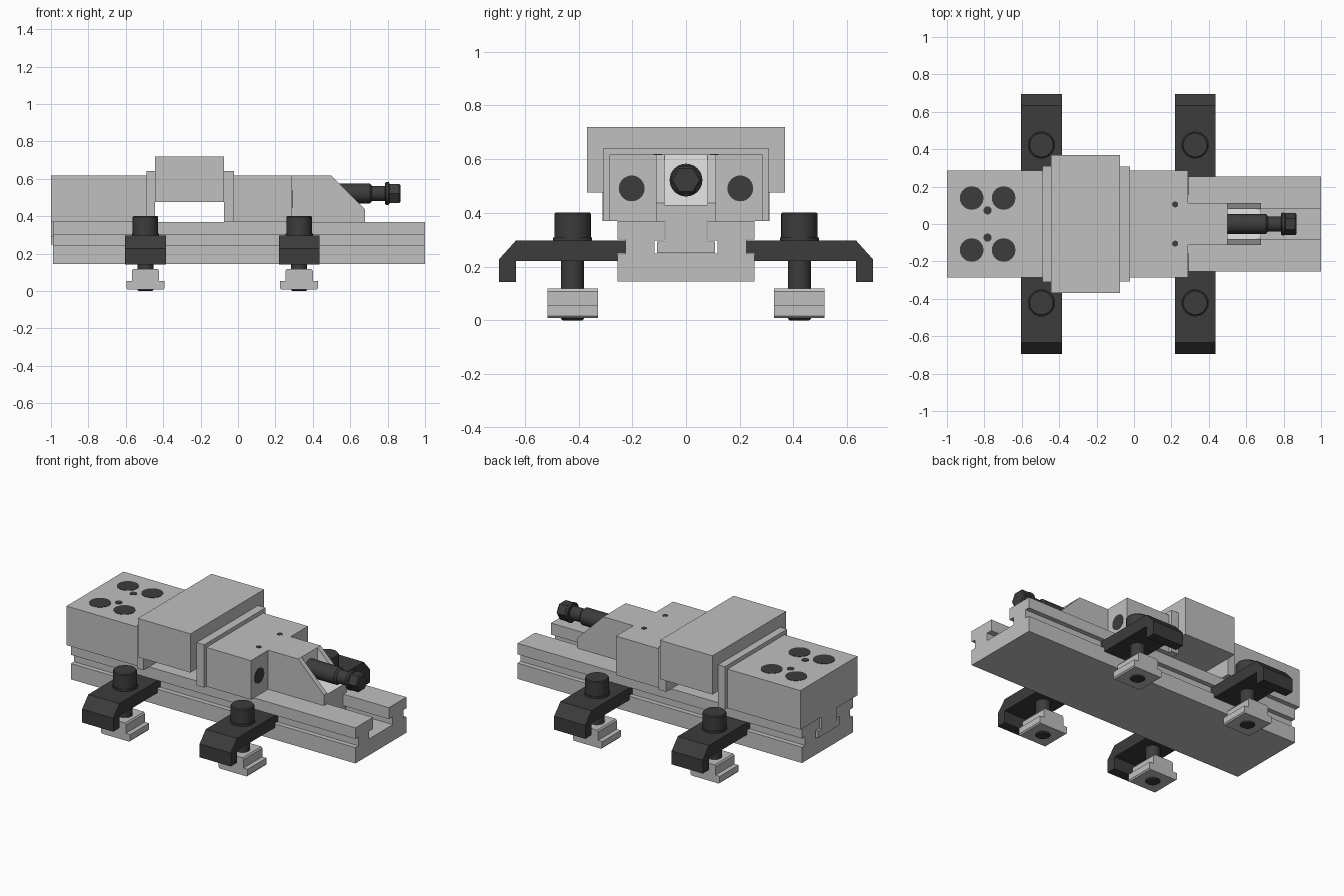
import bpy, bmesh, math
from mathutils import Vector

if "Cube" in bpy.data.objects:
    bpy.data.objects.remove(bpy.data.objects["Cube"])


def material(name, v):
    m = bpy.data.materials.new(name)
    m.diffuse_color = (v, v, v, 1)
    m.use_nodes = True
    m.node_tree.nodes["Principled BSDF"].inputs["Base Color"].default_value = m.diffuse_color
    return m


STEEL = material("steel grey", 0.53)
DARK = material("dark steel", 0.045)
WHITE = material("bright machined", 0.95)


def finish(name, bm, *mats):
    bmesh.ops.recalc_face_normals(bm, faces=bm.faces)
    me = bpy.data.meshes.new(name)
    bm.to_mesh(me)
    bm.free()
    ob = bpy.data.objects.new(name, me)
    bpy.context.collection.objects.link(ob)
    for m in mats:
        me.materials.append(m)
    return ob


def prism(name, pts, axis, a, b, mat):
    """Extrude a flat profile along an axis from a to b."""
    place = {'x': lambda p, t: (t, p[0], p[1]),
             'y': lambda p, t: (p[0], t, p[1]),
             'z': lambda p, t: (p[0], p[1], t)}[axis]
    bm = bmesh.new()
    rings = [[bm.verts.new(place(p, t)) for p in pts] for t in (a, b)]
    bm.faces.new(rings[0])
    bm.faces.new(rings[1])
    n = len(pts)
    for i in range(n):
        j = (i + 1) % n
        bm.faces.new((rings[0][i], rings[0][j], rings[1][j], rings[1][i]))
    return finish(name, bm, mat)


def box(name, x0, x1, y, z0, z1, mat):
    return prism(name, [(x0, -y), (x1, -y), (x1, y), (x0, y)], 'z', z0, z1, mat)


def lathe(name, centre, axis, profile, mat, sides=32):
    """Closed turned part; profile is (distance along axis, radius)."""
    bm = bmesh.new()
    rings = []
    for d, r in profile:
        ring = []
        for i in range(sides):
            a = 2 * math.pi * i / sides
            u, v = r * math.cos(a), r * math.sin(a)
            p = (u, v, d) if axis == 'z' else (d, u, v)
            ring.append(bm.verts.new(Vector(centre) + Vector(p)))
        rings.append(ring)
    bm.faces.new(rings[0])
    bm.faces.new(rings[-1])
    for r0, r1 in zip(rings, rings[1:]):
        for i in range(sides):
            j = (i + 1) % sides
            bm.faces.new((r0[i], r0[j], r1[j], r1[i]))
    ob = finish(name, bm, mat)
    if sides > 8:
        bpy.ops.object.select_all(action='DESELECT')
        ob.select_set(True)
        bpy.context.view_layer.objects.active = ob
        bpy.ops.object.shade_smooth_by_angle(angle=math.radians(30))
    return ob


def mirrored(half):
    return half + [(-u, v) for u, v in reversed(half)]


# Base rail with side grooves and a T-slot
prism("base_rail", mirrored([
    (.255, .145), (.255, .245), (.225, .245), (.225, .30), (.255, .30),
    (.255, .37), (.08, .37), (.08, .297), (.118, .297), (.118, .248)]),
    'x', -.99, 1.0, STEEL)

# T-shaped keys under both jaws
KEY = mirrored([(.108, .25), (.108, .293), (.076, .293), (.076, .37)])
prism("fixed_jaw_key", KEY, 'x', -1.0, -.49, STEEL)
prism("moving_jaw_key", KEY, 'x', -.02, .68, STEEL)

# Jaws, jaw plates and the clamped block
box("fixed_jaw", -1.0, -.49, .285, .37, .617, STEEL)
box("fixed_jaw_plate", -.49, -.443, .311, .37, .642, STEEL)
box("moving_jaw_plate", -.075, -.022, .307, .37, .642, STEEL)
box("workpiece", -.443, -.075, .368, .475, .72, STEEL)
jaw = prism("moving_jaw", [
    (-.022, -.285), (.29, -.285), (.29, -.112), (.5, -.112),
    (.5, .112), (.29, .112), (.29, .285), (-.022, .285)],
    'z', .37, .617, STEEL)
jaw.data.materials.append(WHITE)
for f in jaw.data.polygons:
    if f.center.x > .49:
        f.material_index = 1

# Sloped U-shaped nose holding the screw, pocket left bright
nose = prism("screw_nose", mirrored([
    (.112, .37), (.112, .617), (.08, .617), (.08, .43)]), 'x', .5, .68, STEEL)
nose.data.materials.append(WHITE)
for v in nose.data.vertices:
    if v.co.x > .6 and v.co.z > .6:
        v.co.z = .437
for f in nose.data.polygons:
    inner_wall = abs(f.normal.y) > .9 and abs(f.center.y) < .09
    floor = f.normal.z > .9 and f.center.z < .44
    if inner_wall or floor:
        f.material_index = 1

# Drive screw with collar and hexagon head
lathe("drive_screw", (0, 0, .522), 'x', [
    (.5, .053), (.705, .053), (.717, .041), (.79, .041)], DARK)
lathe("screw_collar", (0, 0, .522), 'x', [
    (.787, .055), (.792, .061), (.805, .061), (.81, .055)], DARK)
lathe("screw_hex_head", (0, 0, .522), 'x', [
    (.81, .058), (.862, .058), (.87, .05)], DARK, 6)

# Dark bolt holes as thin discs
for s in (-1, 1):
    for x in (-.868, -.697):
        lathe("fixed_jaw_hole", (x, s * .139, .617), 'z',
              [(-.003, .063), (.002, .063)], DARK)
    lathe("fixed_jaw_pin", (-.783, s * .073, .617), 'z',
          [(-.003, .022), (.002, .022)], DARK, 20)
    lathe("moving_jaw_pin", (.22, s * .105, .617), 'z',
          [(-.003, .016), (.002, .016)], DARK, 20)
    lathe("moving_jaw_hole", (.29, s * .202, .491), 'x',
          [(-.003, .048), (.002, .048)], DARK)

# Four hold-down clamps with bolt, washer and T-nut
CLAMP = [(.225, .248), (.255, .248), (.255, .22), (.633, .22), (.633, .143),
         (.695, .143), (.695, .228), (.633, .297), (.225, .297)]
NUT = [(.095, .008), (.102, .016), (.102, .055), (.073, .055), (.073, .108),
       (.066, .118)]
for x in (-.495, .327):
    for s in (-1, 1):
        y = s * .422
        prism("clamp", [(s * u, z) for u, z in CLAMP], 'x',
              x - .109, x + .109, DARK)
        prism("clamp_t_nut", [(x + u, z) for u, z in mirrored(NUT)], 'y',
              y - .094, y + .094, STEEL)
        lathe("clamp_bolt_shank", (x, y, 0), 'z', [
            (0, .036), (.006, .043), (.30, .043)], DARK)
        lathe("clamp_washer", (x, y, 0), 'z', [
            (.296, .073), (.309, .073)], DARK)
        lathe("clamp_bolt_head", (x, y, 0), 'z', [
            (.305, .068), (.396, .068), (.402, .063)], DARK)
